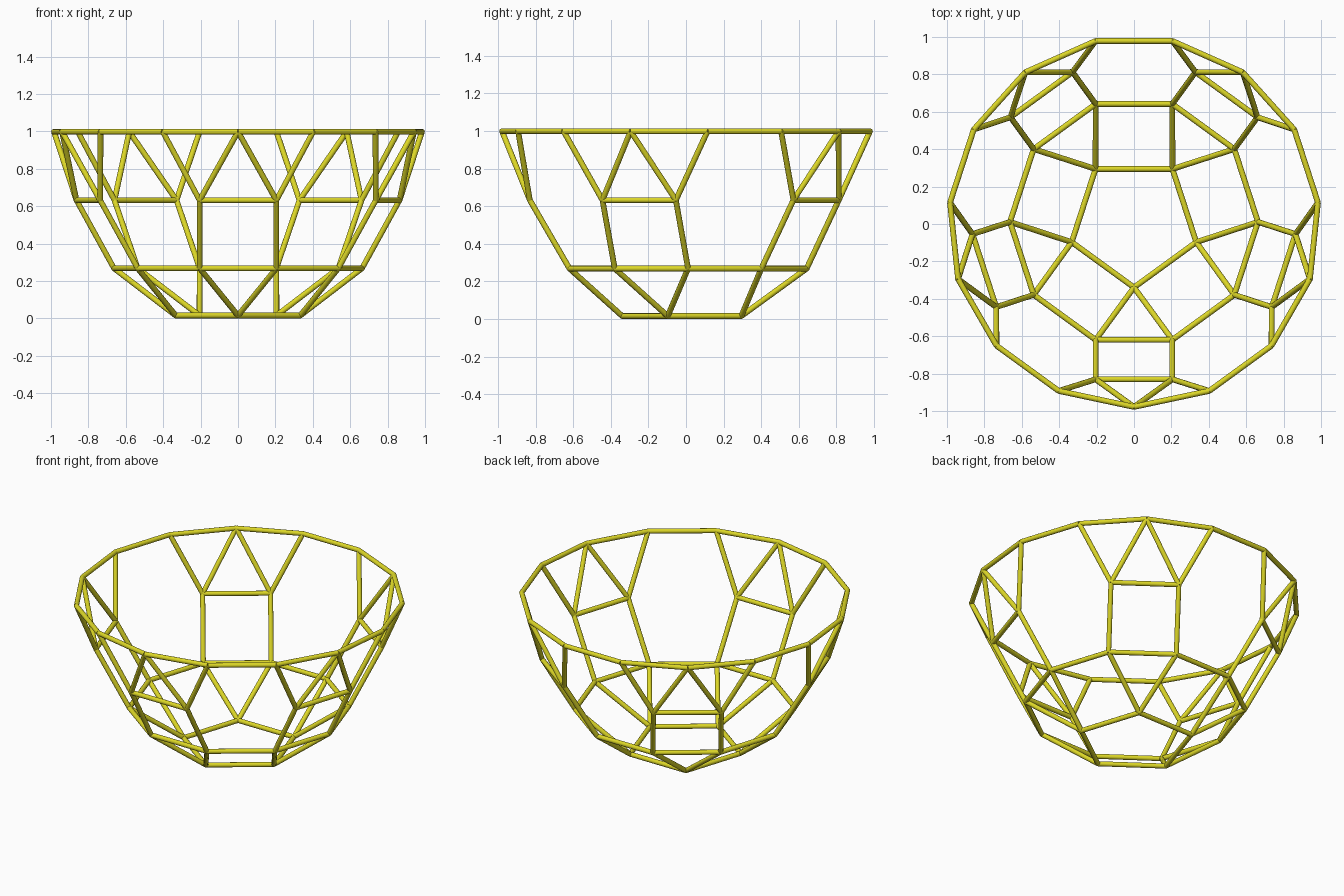
import bpy, math
from mathutils import Vector

if "Cube" in bpy.data.objects:
    bpy.data.objects.remove(bpy.data.objects["Cube"])

TUBE = 0.0152     # strut radius
Y_OFF = 0.011     # centres the odd-sided rim on y = 0

mat = bpy.data.materials.new("yellow")
mat.diffuse_color = (0.72, 0.68, 0.02, 1)
mat.use_nodes = True
mat.node_tree.nodes["Principled BSDF"].inputs["Base Color"].default_value = mat.diffuse_color


def pt(radius, deg, z):
    a = math.radians(deg)
    return Vector((radius * math.cos(a), radius * math.sin(a) + Y_OFF, z))


# Node rings, from the base up
def base(d): return pt(0.350, d, 0.0155)
def lower(d): return pt(0.663, d, 0.268)
def upper(d): return pt(0.866, d, 0.632)
def rim(d): return pt(0.989, d, 0.998)


def strut(name, a, b):
    d = b - a
    bpy.ops.mesh.primitive_cylinder_add(vertices=12, radius=TUBE, depth=d.length,
                                        location=(a + b) / 2)
    ob = bpy.context.object
    ob.name = name
    ob.rotation_euler = d.to_track_quat('Z', 'Y').to_euler()
    ob.data.materials.append(mat)
    bpy.ops.object.shade_smooth_by_angle(angle=math.radians(40))


# Five identical sectors around the bowl
for k in range(5):
    c = -90 + 72 * k
    strut("base_ring", base(c), base(c + 72))
    strut("lower_ring", lower(c - 18), lower(c + 18))
    strut("lower_ring", lower(c + 18), lower(c + 54))
    strut("upper_bar", upper(c - 13.7), upper(c + 13.7))
    for s in (-1, 1):
        strut("base_strut", base(c), lower(c + 18 * s))
        strut("side_strut", lower(c + 18 * s), upper(c + 13.7 * s))
        strut("rim_strut", upper(c + 13.7 * s), rim(c))
        strut("rim_strut", upper(c + 13.7 * s), rim(c + 24 * s))
    for j in range(3):
        strut("rim_ring", rim(c + 24 * j), rim(c + 24 * (j + 1)))
